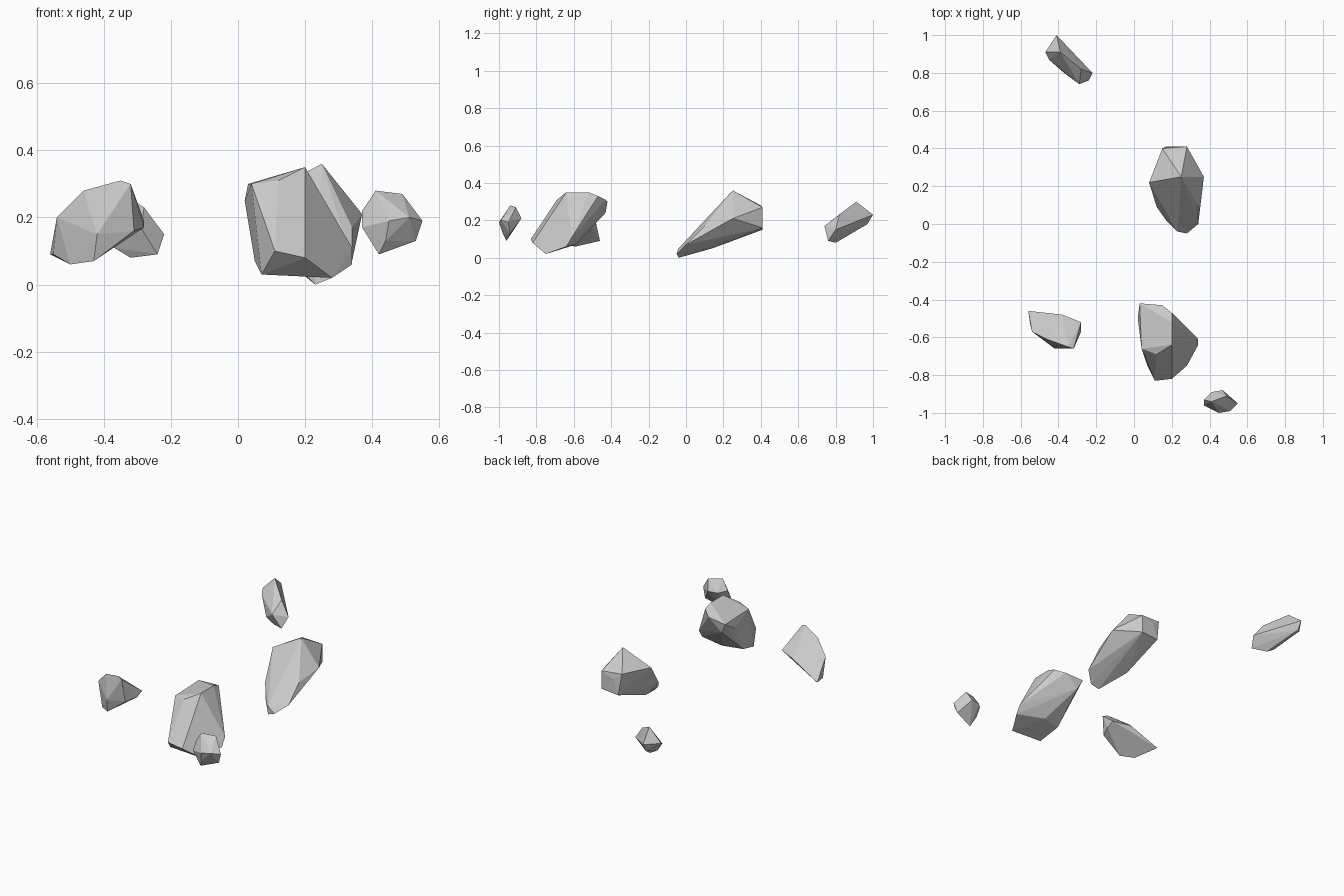
import bpy
import bmesh
from math import radians

default_cube = bpy.data.objects.get("Cube")
if default_cube:
    bpy.data.objects.remove(default_cube, do_unlink=True)

# One stone grey for every chunk
STONE = (.6, .6, .6, 1)
stone_grey = bpy.data.materials.new("stone_grey")
stone_grey.use_nodes = True
stone_grey.diffuse_color = STONE
shader = next(node for node in stone_grey.node_tree.nodes if node.type == "BSDF_PRINCIPLED")
shader.inputs["Base Color"].default_value = STONE
shader.inputs["Roughness"].default_value = .9


def add_rock(name, corners):
    """Wrap a faceted convex shell around a few corner points."""
    bm = bmesh.new()
    for corner in corners:
        bm.verts.new(corner)
    hull = bmesh.ops.convex_hull(bm, input=bm.verts[:])
    leftover = set(hull["geom_interior"]) | set(hull["geom_unused"])
    loose = [item for item in leftover if isinstance(item, bmesh.types.BMVert)]
    bmesh.ops.delete(bm, geom=loose, context="VERTS")
    # Merge nearly coplanar triangles into broad flat facets
    bmesh.ops.dissolve_limit(bm, angle_limit=radians(2), verts=bm.verts[:], edges=bm.edges[:])
    bmesh.ops.recalc_face_normals(bm, faces=bm.faces[:])
    mesh = bpy.data.meshes.new(name)
    bm.to_mesh(mesh)
    bm.free()
    mesh.materials.append(stone_grey)
    rock = bpy.data.objects.new(name, mesh)
    bpy.context.collection.objects.link(rock)
    return rock


# Large upright boulder near the front
add_rock("large_front_rock", [
    (.02, -.50, .25), (.04, -.66, .30), (.12, -.69, .31), (.20, -.64, .35),
    (.20, -.52, .35), (.20, -.47, .33), (.15, -.43, .31), (.03, -.42, .30),
    (.06, -.43, .24), (.11, -.83, .10), (.20, -.82, .08), (.07, -.75, .03),
    (.28, -.75, .02), (.34, -.64, .06), (.34, -.61, .11), (.05, -.62, .07),
    (.17, -.59, .07),
])

# Wedge-shaped boulder in the middle, low at the front and high behind
add_rock("middle_wedge_rock", [
    (.25, .25, .36), (.37, .25, .21), (.08, .22, .27), (.15, .40, .28),
    (.20, .41, .24), (.28, .41, .27), (.28, .41, .16), (.17, .41, .15),
    (.34, .10, .17), (.34, 0, .07), (.28, -.05, .02), (.23, -.04, 0),
    (.23, -.04, .05), (.17, .02, .06), (.12, .09, .12), (.17, .14, .05),
])

# Slim slanted shard at the back
add_rock("slim_back_shard", [
    (-.39, .91, .30), (-.41, 1, .23), (-.47, .91, .22), (-.45, .87, .20),
    (-.28, .82, .23), (-.22, .80, .15), (-.24, .76, .09), (-.32, .80, .08),
    (-.29, .74, .17), (-.37, .80, .11), (-.41, .97, .18),
])

# Overhanging slab on the right side
add_rock("right_slab_rock", [
    (-.56, -.46, .09), (-.54, -.57, .20), (-.46, -.61, .28), (-.35, -.65, .31),
    (-.32, -.66, .30), (-.42, -.66, .15), (-.31, -.64, .16), (-.28, -.57, .17),
    (-.28, -.52, .19), (-.38, -.48, .18), (-.43, -.64, .07), (-.50, -.59, .06),
    (-.55, -.53, .09),
])

# Small pebble at the front left
add_rock("small_front_pebble", [
    (.37, -.93, .22), (.41, -.94, .28), (.49, -.91, .27), (.55, -.95, .19),
    (.51, -.99, .20), (.45, -1, .19), (.53, -.94, .13), (.42, -.96, .09),
    (.37, -.96, .17), (.41, -.89, .21), (.47, -.88, .21), (.44, -.98, .13),
])
